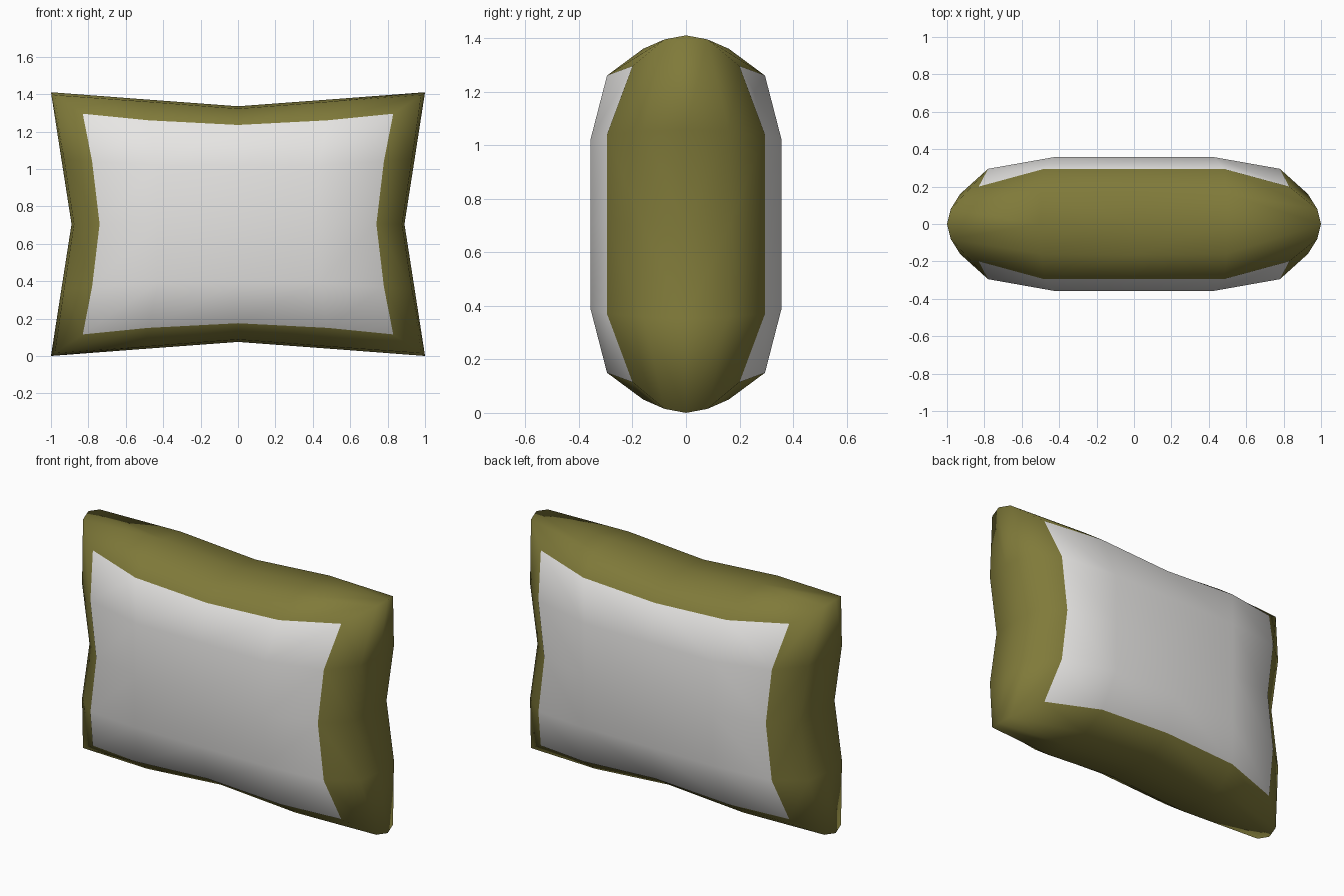
import bpy, bmesh

if "Cube" in bpy.data.objects:
    bpy.data.objects.remove(bpy.data.objects["Cube"])

ZC = 0.705  # height of the cushion centre


def material(name, rgb):
    m = bpy.data.materials.new(name)
    m.diffuse_color = (*rgb, 1)
    m.use_nodes = True
    m.node_tree.nodes["Principled BSDF"].inputs["Base Color"].default_value = m.diffuse_color
    return m


olive = material("olive border", (0.215, 0.195, 0.042))
grey = material("pale grey panel", (0.80, 0.79, 0.775))

# One quarter of each loop: (|column|, |row|) -> x, depth, height from centre
SEAM = {(2, 2): (1, 0, .705), (1, 2): (.50, 0, .667), (0, 2): (0, 0, .63),
        (2, 1): (.945, 0, .352), (2, 0): (.89, 0, 0)}
BULGE = {(2, 2): (.98, .08, .69), (1, 2): (.495, .16, .655), (0, 2): (0, .165, .617),
         (2, 1): (.93, .16, .347), (2, 0): (.877, .165, 0)}
PANEL = {(2, 2): (.83, .20, .59), (1, 2): (.48, .295, .555), (0, 2): (0, .295, .53),
         (2, 1): (.78, .295, .335), (2, 0): (.74, .295, 0),
         (1, 1): (.43, .357, .315), (0, 1): (0, .357, .315),
         (1, 0): (.43, .357, 0), (0, 0): (0, .357, 0)}

# Walk around the edge of a 5 x 5 grid
LOOP = ([(i, -2) for i in range(-2, 2)] + [(2, j) for j in range(-2, 2)]
        + [(i, 2) for i in range(2, -2, -1)] + [(-2, j) for j in range(2, -2, -1)])

bm = bmesh.new()


def vert(table, i, j, side):
    x, y, z = table[abs(i), abs(j)]
    return bm.verts.new((x if i > 0 else -x, side * y, ZC + (z if j > 0 else -z)))


def band(a, b):
    for k in range(16):
        n = (k + 1) % 16
        bm.faces.new((a[k], a[n], b[n], b[k])).material_index = 0


seam = [vert(SEAM, i, j, 1) for i, j in LOOP]
for side in (-1, 1):
    # olive border
    bulge = [vert(BULGE, i, j, side) for i, j in LOOP]
    grid = {(i, j): vert(PANEL, i, j, side) for i in range(-2, 3) for j in range(-2, 3)}
    band(seam, bulge)
    band(bulge, [grid[p] for p in LOOP])
    # grey panel
    for i in range(-2, 2):
        for j in range(-2, 2):
            f = bm.faces.new((grid[i, j], grid[i + 1, j], grid[i + 1, j + 1], grid[i, j + 1]))
            f.material_index = 1

bmesh.ops.recalc_face_normals(bm, faces=bm.faces)
for f in bm.faces:
    f.smooth = True
mesh = bpy.data.meshes.new("cushion")
bm.to_mesh(mesh)
bm.free()
mesh.materials.append(olive)
mesh.materials.append(grey)
bpy.context.collection.objects.link(bpy.data.objects.new("cushion", mesh))
